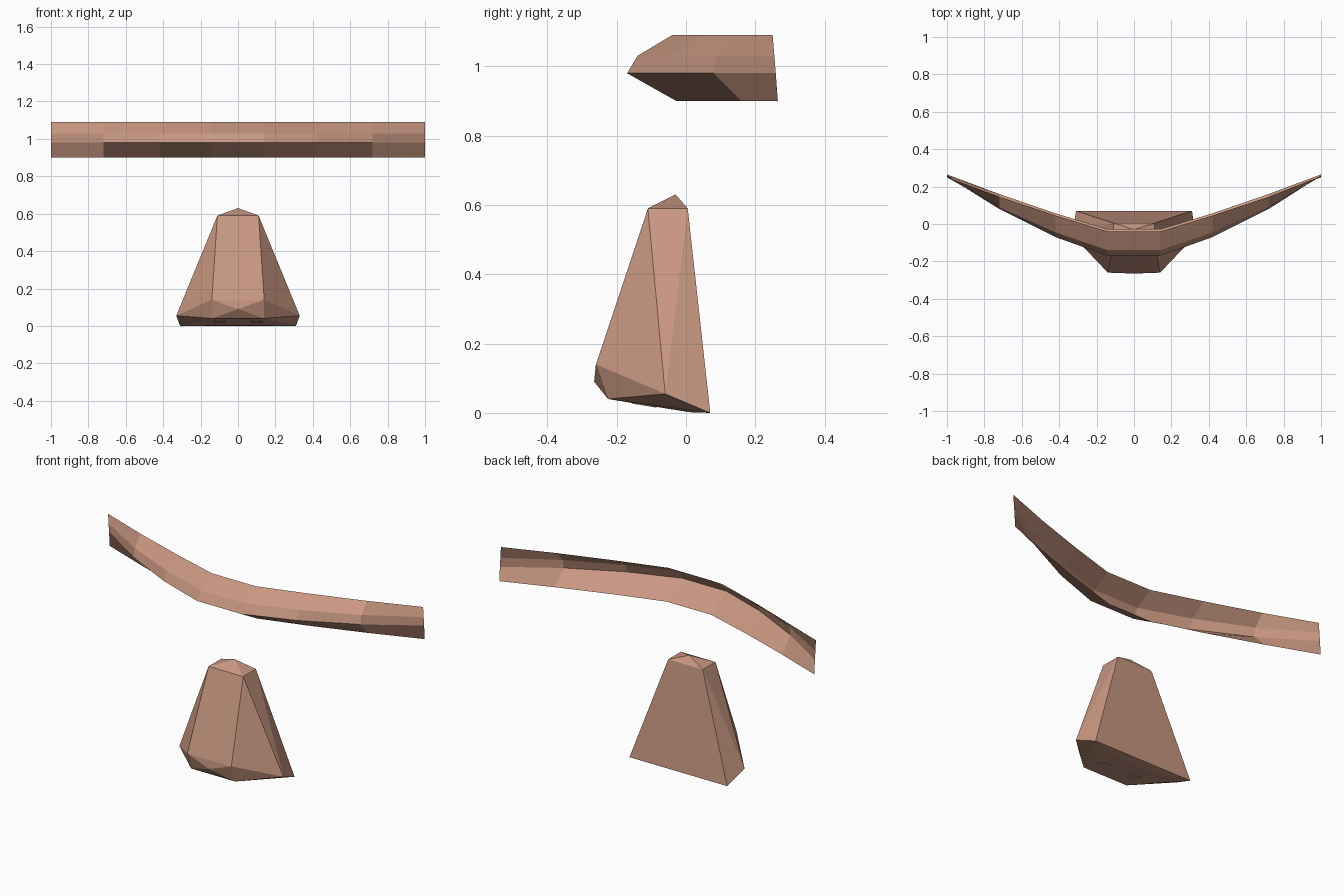
import bpy
import bmesh
import math

cube = bpy.data.objects.get("Cube")
if cube:
    bpy.data.objects.remove(cube, do_unlink=True)

skin = bpy.data.materials.new("warm_skin")
skin.use_nodes = True
skin.diffuse_color = (0.58, 0.31, 0.22, 1)
bsdf = skin.node_tree.nodes["Principled BSDF"]
bsdf.inputs["Base Color"].default_value = skin.diffuse_color
bsdf.inputs["Roughness"].default_value = 0.9


def finish(bm, name):
    mesh = bpy.data.meshes.new(name)
    bm.to_mesh(mesh)
    bm.free()
    mesh.materials.append(skin)
    obj = bpy.data.objects.new(name, mesh)
    bpy.context.collection.objects.link(obj)
    return obj


# Brow: an open-backed shell, lofted from tip to tip, with pinched ends
heights = (1.09, 1.03, 0.98, 0.90)
sections = [
    (0.14, (-0.04, -0.14, -0.17, -0.028)),
    (0.42, (0.045, -0.045, -0.07, 0.057)),
    (0.72, (0.145, 0.09, 0.08, 0.16)),
    (1.00, (0.25, 0.255, 0.259, 0.265)),
]
stations = [(-x, ys) for x, ys in reversed(sections)] + sections
bm = bmesh.new()
loops = [[bm.verts.new((x, y, z)) for y, z in zip(ys, heights)] for x, ys in stations]
for a, b in zip(loops, loops[1:]):
    for i in range(len(heights) - 1):
        bm.faces.new((a[i], a[i + 1], b[i + 1], b[i]))
finish(bm, "brow")

# Nose: a faceted convex wedge, mirrored corner by corner
half = [
    (0.11, -0.11, 0.59), (0.11, 0.005, 0.59),    # bridge
    (0.14, -0.26, 0.14), (0.14, -0.225, 0.04),   # tip
    (0.33, -0.06, 0.055),                        # nostril wing
    (0.31, 0.07, 0.0), (0.10, 0.01, 0.002),      # base
]
middle = [(0, -0.03, 0.63), (0, -0.265, 0.09)]
bm = bmesh.new()
for p in middle + half + [(-x, y, z) for x, y, z in half]:
    bm.verts.new(p)
hull = bmesh.ops.convex_hull(bm, input=bm.verts[:])
bmesh.ops.dissolve_limit(bm, angle_limit=math.radians(0.5), verts=bm.verts[:], edges=bm.edges[:])
bmesh.ops.recalc_face_normals(bm, faces=bm.faces[:])
finish(bm, "nose")

# Nostrils: thin six-sided plates on the underside
for side, label in ((1, "left"), (-1, "right")):
    bm = bmesh.new()
    bmesh.ops.create_cone(bm, cap_ends=True, segments=6, radius1=0.035, radius2=0.035, depth=0.006)
    nostril = finish(bm, label + "_nostril")
    nostril.location = (side * 0.1, -0.12, 0.024)
    nostril.rotation_euler.x = math.radians(-9)
